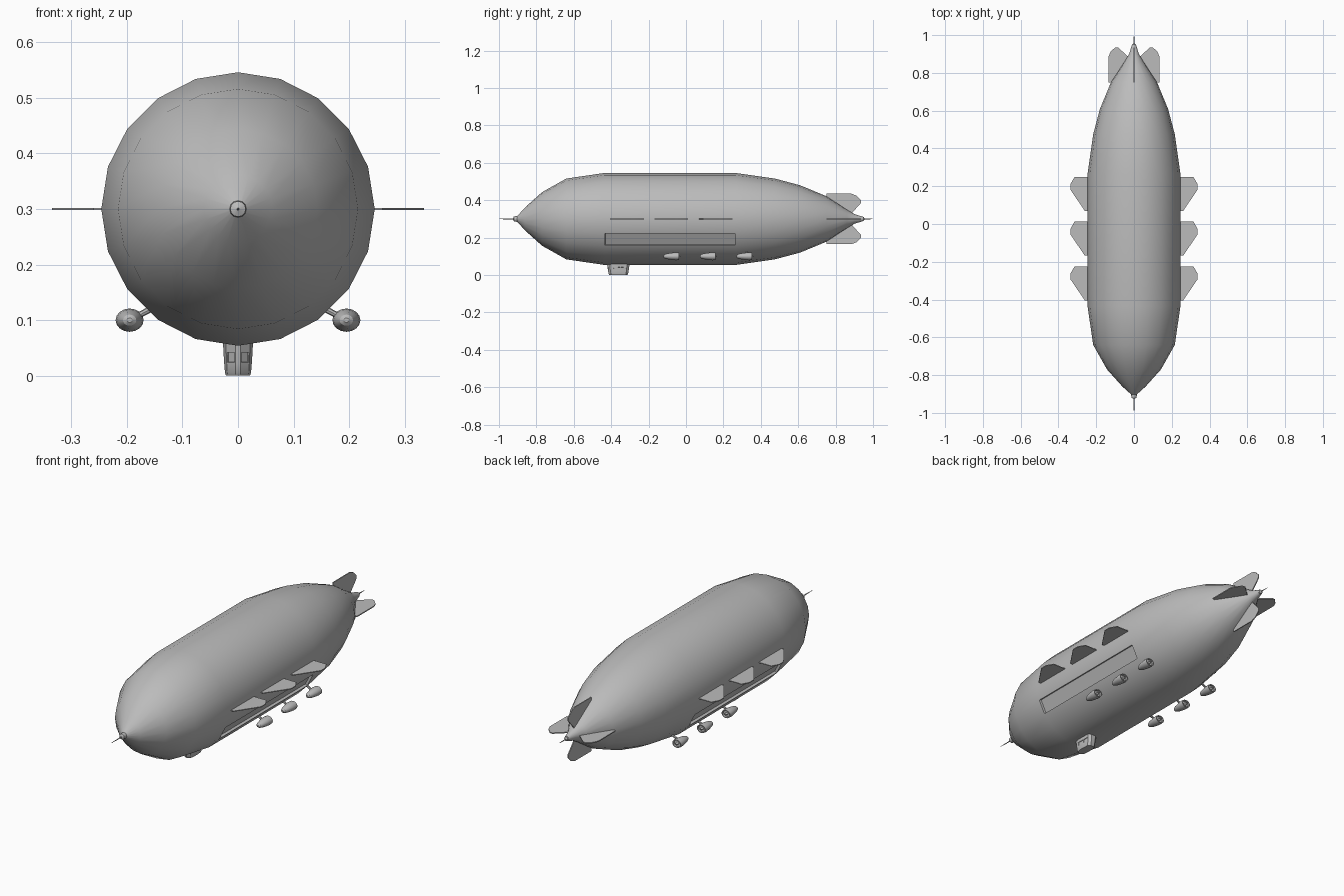
import bpy, bmesh, math
from mathutils import Vector, Matrix

if "Cube" in bpy.data.objects:
    bpy.data.objects.remove(bpy.data.objects["Cube"])

AXIS_Z = 0.3
GREY = (0.5, 0.5, 0.5, 1)
grey = bpy.data.materials.new("hull grey")
grey.use_nodes = True
grey.diffuse_color = GREY
grey.node_tree.nodes["Principled BSDF"].inputs["Base Color"].default_value = GREY


def finish(name, bm, angle=30):
    bmesh.ops.recalc_face_normals(bm, faces=bm.faces)
    mesh = bpy.data.meshes.new(name)
    bm.to_mesh(mesh)
    bm.free()
    mesh.materials.append(grey)
    ob = bpy.data.objects.new(name, mesh)
    bpy.context.collection.objects.link(ob)
    bpy.ops.object.select_all(action='DESELECT')
    ob.select_set(True)
    bpy.context.view_layer.objects.active = ob
    bpy.ops.object.shade_smooth_by_angle(angle=math.radians(angle))
    return ob


def loft(bm, rings):
    """Skin closed rings of points and cap both ends; returns the side faces by band."""
    vs = [[bm.verts.new(p) for p in ring] for ring in rings]
    n = len(vs[0])
    bands = [[bm.faces.new((a[i], a[(i + 1) % n], b[(i + 1) % n], b[i])) for i in range(n)]
             for a, b in zip(vs, vs[1:])]
    bm.faces.new(vs[0])
    bm.faces.new(vs[-1])
    return bands


def lathe(bm, profile, sides, centre=(0, 0, AXIS_Z), widen=1):
    """Revolve (y, radius) pairs about a lengthwise axis."""
    turn = [2 * math.pi * i / sides for i in range(sides)]
    c = Vector(centre)
    return loft(bm, [[c + Vector((r * widen * math.cos(a), y, r * math.sin(a))) for a in turn]
                     for y, r in profile])


def plate(name, outline, thickness, matrix):
    """Thin plate from an (out, along) outline."""
    bm = bmesh.new()
    loft(bm, [[matrix @ Vector((x, y, z)) for x, y in outline]
              for z in (-thickness / 2, thickness / 2)])
    return finish(name, bm)


# Hull with a sunken panel along each lower flank
bm = bmesh.new()
hull = [(-.905, .012), (-.86, .062), (-.77, .143), (-.64, .216), (-.435, .246), (.265, .246),
        (.475, .216), (.61, .18), (.75, .122), (.86, .05), (.9, .026), (.945, .012)]
bands = lathe(bm, hull, 20)
bm.normal_update()
bmesh.ops.recalc_face_normals(bm, faces=bm.faces)
for i in (11, 18):
    bmesh.ops.inset_region(bm, faces=[bands[4][i]], thickness=.004, depth=0)
    bmesh.ops.inset_region(bm, faces=[bands[4][i]], thickness=.001, depth=-.012)
finish("hull", bm, 35)

# Nose and tail spindles
for name, spindle in (("nose_spindle", [(-1, .001), (-.925, .003), (-.92, .014), (-.89, .016)]),
                      ("tail_spindle", [(.93, .013), (.95, .01), (.955, .003), (1, .001)])):
    bm = bmesh.new()
    lathe(bm, spindle, 12)
    finish(name, bm)

# Four tail fins in a cross
tail_fin = [(0, .75), (.135, .75), (.135, .885), (.125, .91), (.1, .935), (.085, .935),
            (.035, .89), (0, .89)]
for k, name in enumerate(("left", "top", "right", "bottom")):
    spin = Matrix.Translation((0, 0, AXIS_Z)) @ Matrix.Rotation(k * math.pi / 2, 4, 'Y')
    plate("tail_fin_" + name, tail_fin, .005, spin)

# Three stub wings on each side
wing = [(.22, .12), (.315, .12), (.335, .085), (.335, .05), (.26, -.06), (.22, -.06)]
for side, s in (("left", 1), ("right", -1)):
    for k in range(3):
        move = Matrix.Translation((0, -.345 + .237 * k, AXIS_Z)) @ Matrix.Diagonal((s, 1, 1, 1))
        plate(f"{side}_wing_{k + 1}", wing, .004, move)

# Engine pods on struts
pod = [(-.045, .004), (-.04, .01), (-.025, .015), (.0, .019), (.022, .021), (.038, .02),
       (.038, .016), (.03, .015), (.03, .006), (.045, .003)]
for side, s in (("left", 1), ("right", -1)):
    for k in range(3):
        c = Vector((s * .195, -.075 + .195 * k, .1))
        bm = bmesh.new()
        lathe(bm, pod, 16, c, 1.2)
        finish(f"{side}_engine_pod_{k + 1}", bm)
        bm = bmesh.new()
        a, b = c + Vector((0, .01, 0)), Vector((s * .14, c.y + .01, .129))
        aim = (b - a).to_track_quat('Z', 'Y').to_matrix().to_4x4()
        bmesh.ops.create_cone(bm, cap_ends=True, segments=8, radius1=.005, radius2=.006,
                              depth=(b - a).length, matrix=Matrix.Translation((a + b) / 2) @ aim)
        finish(f"{side}_engine_strut_{k + 1}", bm)

# Gondola under the bow with sunken windows
half = [(.005, -.062), (.022, -.048), (.027, -.03), (.027, .01), (.025, .045), (.012, .058)]
plan = half + [(-x, y) for x, y in reversed(half)]
bm = bmesh.new()
levels = [(0, .8), (.006, .87), (.022, .92), (.044, .97), (.08, 1.04)]
bands = loft(bm, [[(x * f, -.36 + y * f, z) for x, y in plan] for z, f in levels])
bmesh.ops.recalc_face_normals(bm, faces=bm.faces)
for i in (0, 2, 3, 7, 8, 10):
    bmesh.ops.inset_region(bm, faces=[bands[2][i]], thickness=.003, depth=0)
    bmesh.ops.inset_region(bm, faces=[bands[2][i]], thickness=.0005, depth=-.003)
finish("gondola", bm)
